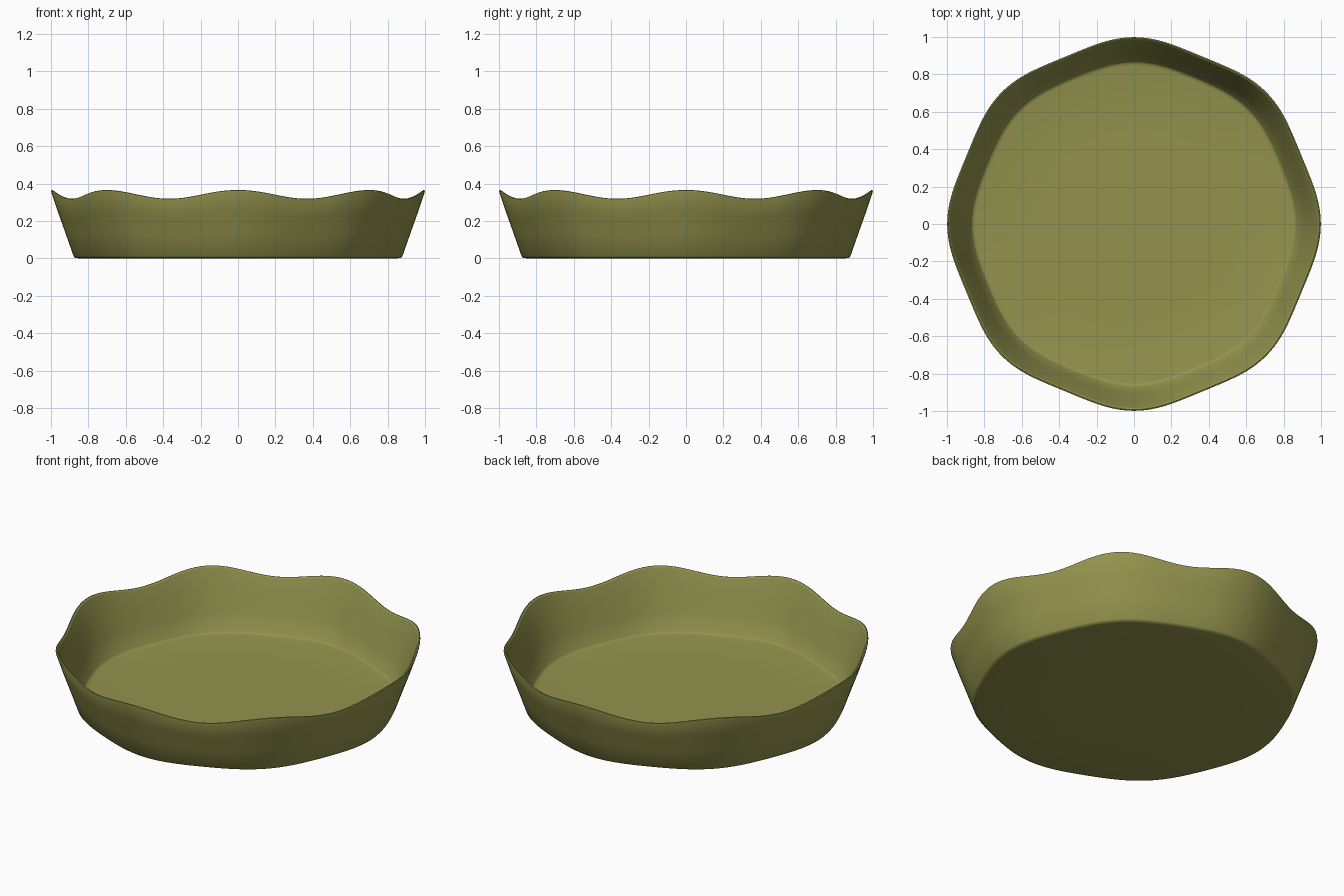
import bpy, bmesh
from math import cos, sin, pi

if "Cube" in bpy.data.objects:
    bpy.data.objects.remove(bpy.data.objects["Cube"])

SEGS, WAVES = 192, 8

# Cross-section (radius, height) from underside centre, over the rim, to the floor centre
profile = [(0.45, 0.0), (0.845, 0.0), (0.862, 0.003), (0.870, 0.012),
           (0.91, 0.125), (0.95, 0.235), (0.983, 0.332), (0.982, 0.340),
           (0.976, 0.342), (0.970, 0.338), (0.967, 0.332),
           (0.934, 0.235), (0.894, 0.125), (0.859, 0.026),
           (0.852, 0.019), (0.838, 0.016), (0.45, 0.016)]

bm = bmesh.new()
rings = []
for r, z in profile:
    h = z / 0.342
    ring = []
    for i in range(SEGS):
        a = 2 * pi * i / SEGS
        w = cos(WAVES * a)
        # scallop the radius, and lift the rim in step with it
        rr = r + w * (0.009 + 0.007 * h) * (1 if r > 0.5 else 0)
        zz = z + w * 0.0235 * max(0, (z - 0.03) / 0.312)
        ring.append(bm.verts.new((rr * cos(a), rr * sin(a), zz)))
    rings.append(ring)

# Skin the rings and close both discs
for lo, hi in zip(rings, rings[1:]):
    for i in range(SEGS):
        j = (i + 1) % SEGS
        bm.faces.new((lo[i], lo[j], hi[j], hi[i]))
bm.faces.new(rings[0][::-1])
bm.faces.new(rings[-1])
bmesh.ops.recalc_face_normals(bm, faces=bm.faces)

mesh = bpy.data.meshes.new("scalloped_dish")
bm.to_mesh(mesh)
bm.free()
dish = bpy.data.objects.new("scalloped_dish", mesh)
bpy.context.collection.objects.link(dish)

# Olive glaze
mat = bpy.data.materials.new("olive_glaze")
mat.diffuse_color = (0.29, 0.29, 0.075, 1)
mat.use_nodes = True
mat.node_tree.nodes["Principled BSDF"].inputs["Base Color"].default_value = mat.diffuse_color
mesh.materials.append(mat)

bpy.context.view_layer.objects.active = dish
dish.select_set(True)
bpy.ops.object.shade_smooth_by_angle(angle=pi / 4)
